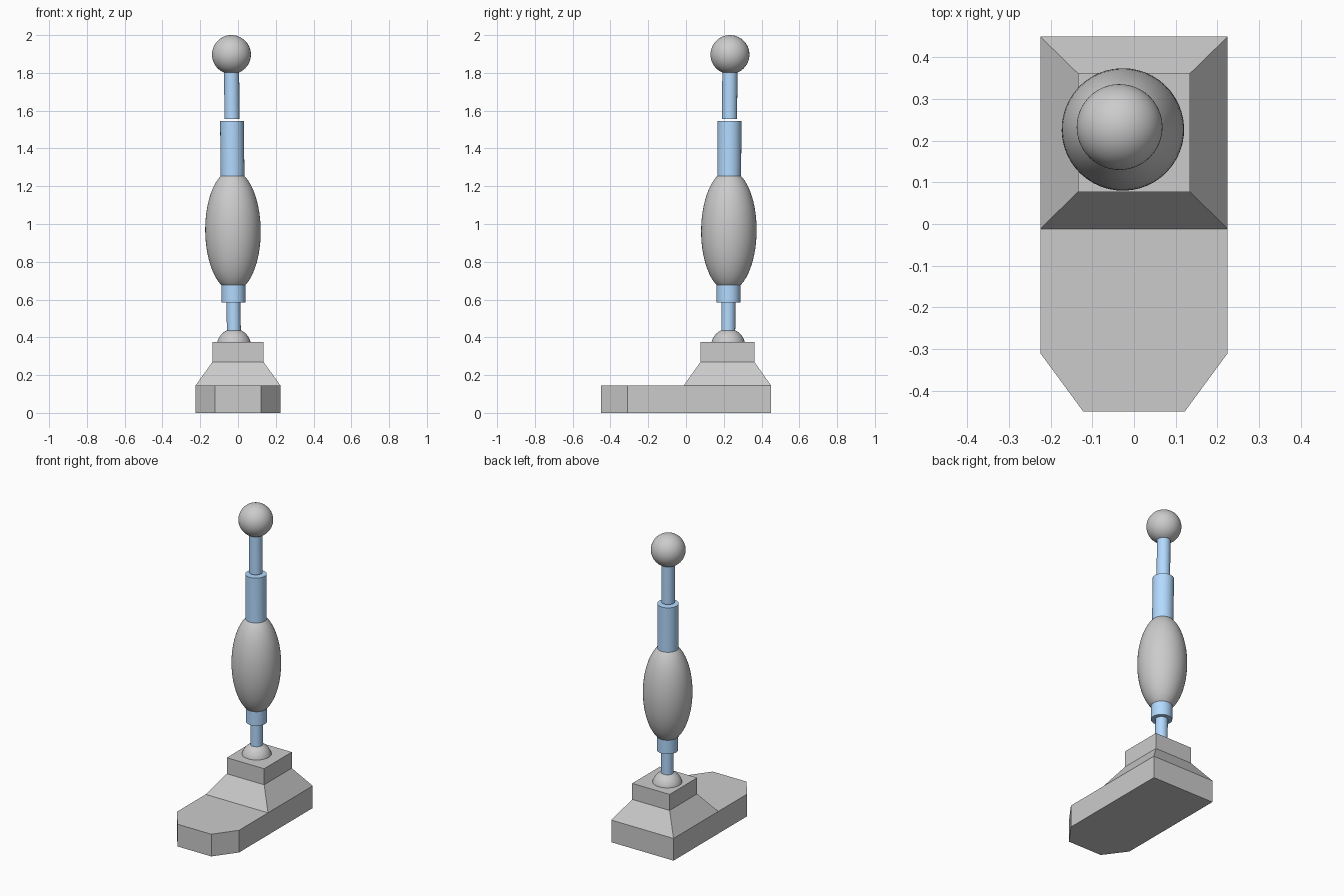
import bpy, bmesh, math
from mathutils import Vector

if "Cube" in bpy.data.objects:
    bpy.data.objects.remove(bpy.data.objects["Cube"])

# Blue paint for the rods
blue = bpy.data.materials.new("blue_paint")
blue.diffuse_color = (0.45, 0.7, 1.0, 1)
blue.use_nodes = True
blue.node_tree.nodes["Principled BSDF"].inputs["Base Color"].default_value = blue.diffuse_color


def axis(z):
    """Point on the slightly leaning post axis at height z."""
    return Vector((-0.0185 - 0.0085 * z, 0.221 + 0.0062 * z, z))


TILT = (axis(1) - axis(0)).to_track_quat('Z', 'Y').to_euler()


def loft(name, rings):
    """Closed flat-sided solid through rings of (outline, height)."""
    bm = bmesh.new()
    loops = [[bm.verts.new((x, y, z)) for x, y in pts] for pts, z in rings]
    bm.faces.new(loops[0][::-1])
    bm.faces.new(loops[-1])
    for a, b in zip(loops, loops[1:]):
        for i in range(len(a)):
            j = (i + 1) % len(a)
            bm.faces.new((a[i], a[j], b[j], b[i]))
    bmesh.ops.recalc_face_normals(bm, faces=bm.faces)
    mesh = bpy.data.meshes.new(name)
    bm.to_mesh(mesh)
    bm.free()
    bpy.context.collection.objects.link(bpy.data.objects.new(name, mesh))


def rect(hx, y0, y1):
    return [(-hx, y0), (hx, y0), (hx, y1), (-hx, y1)]


def smooth(name):
    ob = bpy.context.object
    ob.name = name
    bpy.ops.object.shade_smooth_by_angle(angle=math.radians(40))
    return ob


def rod(name, r, z0, z1):
    bpy.ops.mesh.primitive_cylinder_add(vertices=48, radius=r, depth=z1 - z0,
                                        location=axis((z0 + z1) / 2), rotation=TILT)
    smooth(name).data.materials.append(blue)


def ball(name, r, z, half_height=None):
    bpy.ops.mesh.primitive_uv_sphere_add(segments=48, ring_count=32, radius=1,
                                         location=axis(z), rotation=TILT)
    bpy.context.object.scale = (r, r, half_height or r)
    smooth(name)


# Foot sole with clipped toe corners
sole = [(-0.122, -0.45), (0.122, -0.45), (0.225, -0.31),
        (0.225, 0.45), (-0.225, 0.45), (-0.225, -0.31)]
loft("sole", [(sole, 0), (sole, 0.145)])

# Sloped heel block with a square collar on top
collar = rect(0.135, 0.077, 0.362)
loft("ankle_block", [(rect(0.225, -0.012, 0.45), 0.145), (collar, 0.27), (collar, 0.375)])

# Leaning post: joints, shin bulge and rods
ball("ankle_ball", 0.09, 0.355)
rod("lower_thin_rod", 0.037, 0.40, 0.59)
rod("lower_sleeve", 0.063, 0.585, 0.72)
ball("shin_bulge", 0.147, 0.965, 0.32)
rod("upper_sleeve", 0.063, 1.20, 1.545)
rod("upper_thin_rod", 0.04, 1.556, 1.85)
ball("top_ball", 0.103, 1.897)
